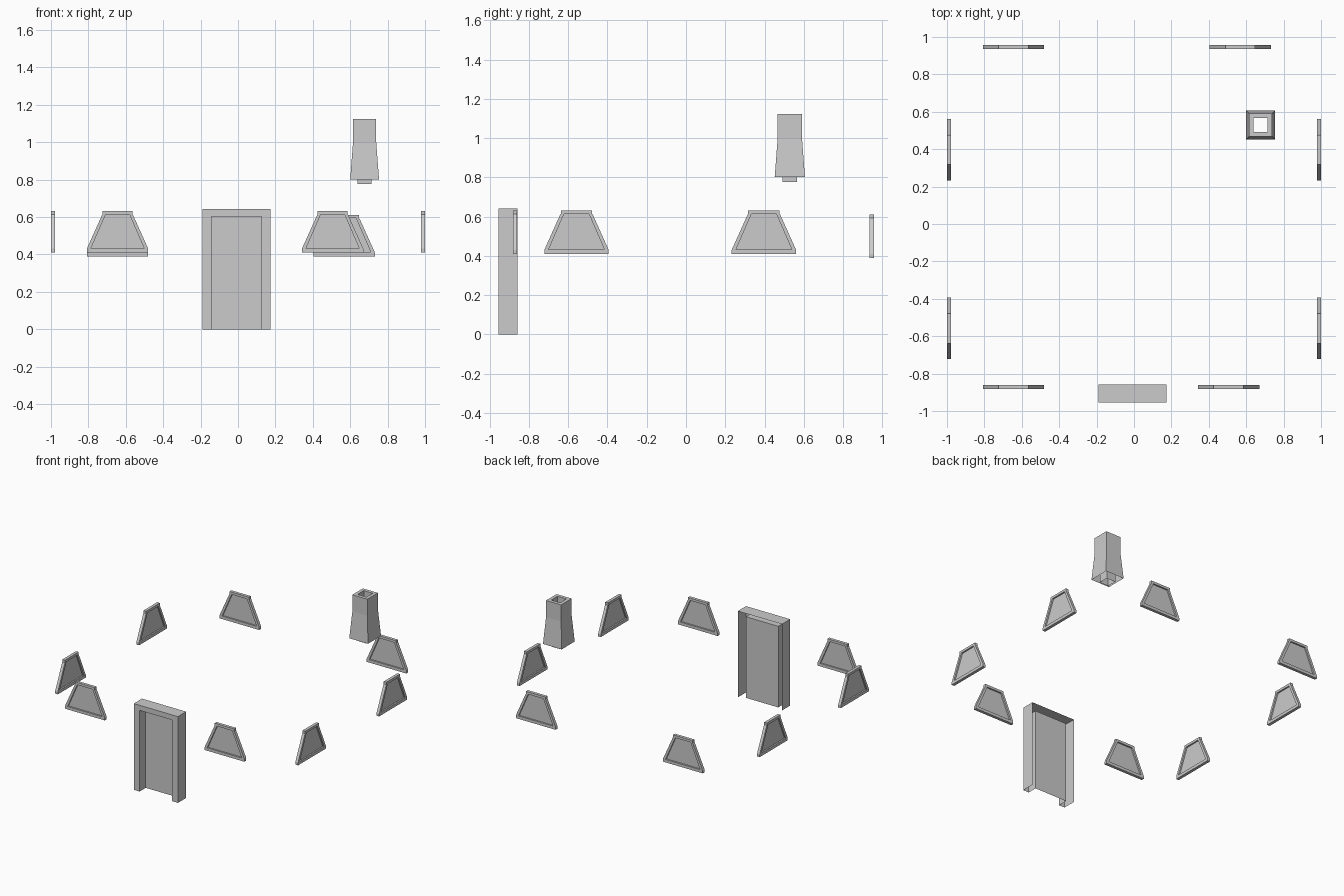
import bpy
from math import radians
from mathutils import Matrix

if "Cube" in bpy.data.objects:
    bpy.data.objects.remove(bpy.data.objects["Cube"])


def make_mesh(name, verts, faces):
    me = bpy.data.meshes.new(name)
    me.from_pydata(verts, [], faces)
    me.update()
    return me


def place(name, me, loc=(0, 0, 0), turn=0):
    ob = bpy.data.objects.new(name, me)
    ob.location = loc
    ob.rotation_euler.z = radians(turn)
    bpy.context.collection.objects.link(ob)
    return ob


def bridge(a, b, n, closed=True):
    """Quads between two rings of n vertices starting at index a and b."""
    return [(a + i, a + (i + 1) % n, b + (i + 1) % n, b + i)
            for i in range(n if closed else n - 1)]


# window frame: filled 2D outline with a trapezoid hole, extruded
half = [(.164, 0), (.164, .02), (.083, .2), (.08, .203), (.08, .222)]
outer = half + [(-x, y) for x, y in reversed(half)]
inner = [(.142, .022), (.063, .204), (-.063, .204), (-.142, .022)]
curve = bpy.data.curves.new("window_outline", 'CURVE')
curve.dimensions = '2D'
curve.fill_mode = 'BOTH'
curve.extrude = .011
for pts in (outer, inner):
    s = curve.splines.new('POLY')
    s.points.add(len(pts) - 1)
    for p, (x, y) in zip(s.points, pts):
        p.co = (x, y, 0, 1)
    s.use_cyclic_u = True
outline = bpy.data.objects.new("window_outline", curve)
bpy.context.collection.objects.link(outline)
bpy.context.view_layer.update()
frame = bpy.data.meshes.new_from_object(outline)
frame.name = "window_frame"
frame.transform(Matrix.Rotation(radians(90), 4, 'X'))
for p in frame.polygons:
    p.use_smooth = False
bpy.data.objects.remove(outline)

# window pane: thin sheet in the middle of the frame
pane = make_mesh("window_pane", [(x, 0, z) for x, z in reversed(inner)], [(0, 3, 2, 1)][:1])

# two windows on each wall
spots = [(-.644, -.871, .411, 0), (.506, -.871, .411, 0),
         (-.644, .946, .39, 180), (.568, .946, .39, 180)]
for x, turn in ((-.989, -90), (.989, 90)):
    spots += [(x, y, .411, turn) for y in (-.558, .397)]
for x, y, z, turn in spots:
    place("window_frame", frame, (x, y, z), turn)
    place("window_pane", pane, (x, y, z), turn)


# door: open-backed shell with a recessed panel
def arch(x0, x1, top, y):
    return [(x0, y, 0), (x0, y, top), (x1, y, top), (x1, y, 0)]


verts = (arch(-.19, .174, .642, -.858) + arch(-.19, .174, .642, -.955)
         + arch(-.142, .126, .604, -.955) + arch(-.142, .126, .604, -.883))
faces = [f for k in (0, 4, 8) for f in bridge(k, k + 4, 4, False)]
place("door", make_mesh("door", verts, faces + [(12, 13, 14, 15)]))


# chimney: tapered shell, flat rim and a square flue running through it
def square(r, z):
    return [(-r, -r, z), (r, -r, z), (r, r, z), (-r, r, z)]


verts = (square(.077, .802) + square(.062, 1.0) + square(.062, 1.124)
         + square(.037, 1.124) + square(.037, .778))
faces = [f for k in (0, 4, 8, 12) for f in bridge(k, k + 4, 4)]
place("chimney", make_mesh("chimney", verts, faces), (.677, .529, 0))
